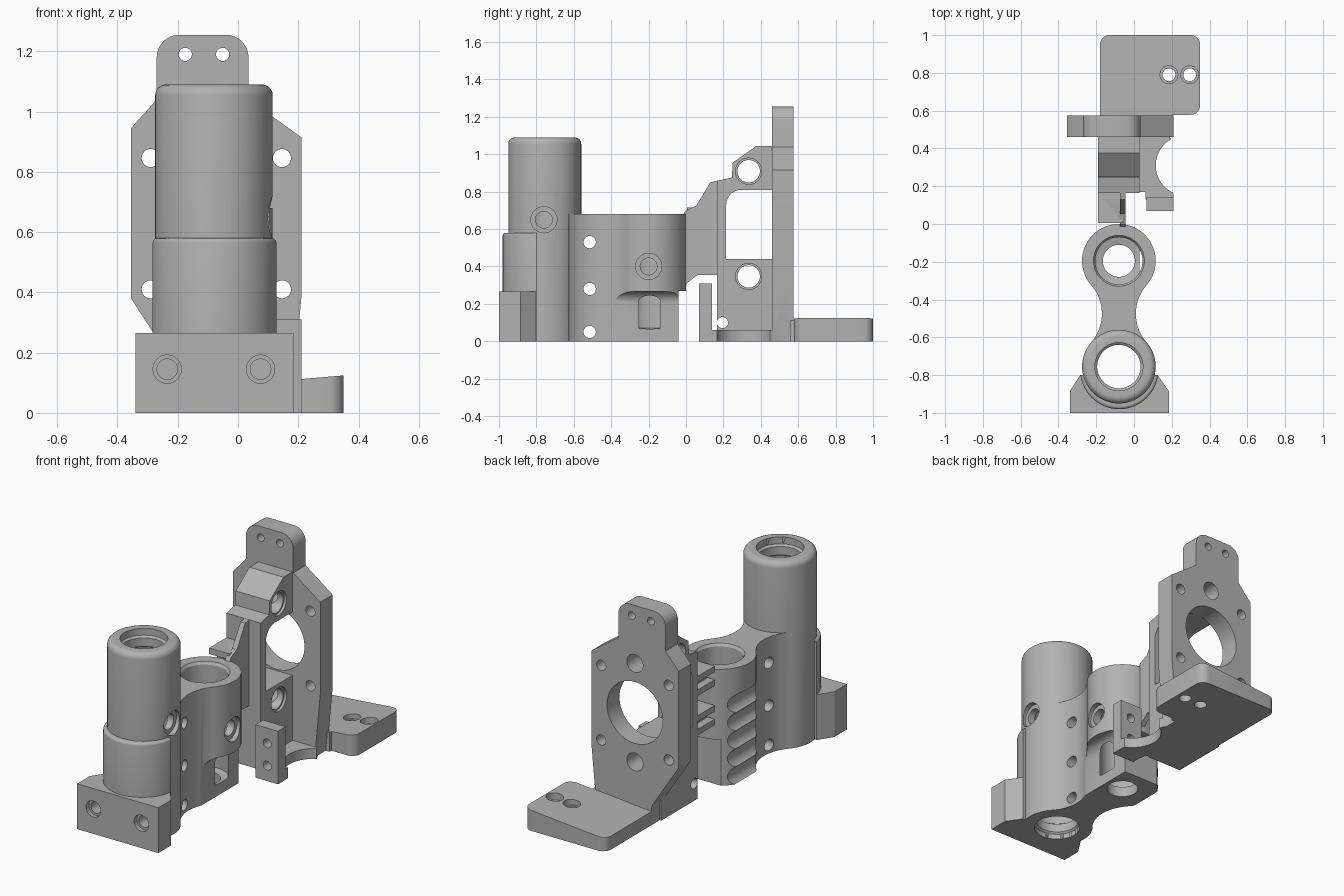
import bpy, bmesh
from math import cos, sin, pi, radians, sqrt, atan2
from mathutils import Vector

if "Cube" in bpy.data.objects:
    bpy.data.objects.remove(bpy.data.objects["Cube"])

grey = bpy.data.materials.new("plain grey")
grey.use_nodes = True
COLOUR = (0.45, 0.45, 0.45, 1)
grey.diffuse_color = COLOUR
grey.node_tree.nodes["Principled BSDF"].inputs["Base Color"].default_value = COLOUR

AXES = {"x": lambda u, v, w: (w, u, v),
        "y": lambda u, v, w: (u, w, v),
        "z": lambda u, v, w: (u, v, w)}


def to_object(name, bm):
    bmesh.ops.recalc_face_normals(bm, faces=bm.faces)
    mesh = bpy.data.meshes.new(name)
    bm.to_mesh(mesh)
    bm.free()
    mesh.materials.append(grey)
    ob = bpy.data.objects.new(name, mesh)
    bpy.context.collection.objects.link(ob)
    return ob


def prism(name, axis, pts, a, b):
    """Extrude a 2D outline along an axis from a to b."""
    bm = bmesh.new()
    ends = [[bm.verts.new(AXES[axis](u, v, w)) for u, v in pts] for w in (a, b)]
    for ring in ends:
        bm.faces.new(ring)
    n = len(pts)
    for i in range(n):
        j = (i + 1) % n
        bm.faces.new((ends[0][i], ends[0][j], ends[1][j], ends[1][i]))
    return to_object(name, bm)


def arc(u, v, r, start, end, n=8):
    return [(u + r * cos(radians(start + (end - start) * i / n)),
             v + r * sin(radians(start + (end - start) * i / n))) for i in range(n + 1)]


def rod(name, axis, u, v, r, a, b, n=40):
    return prism(name, axis, arc(u, v, r, 0, 360, n)[:-1], a, b)


def box(name, x0, x1, y0, y1, z0, z1):
    return prism(name, "z", [(x0, y0), (x1, y0), (x1, y1), (x0, y1)], z0, z1)


def lathe(name, x, y, profile, n=64):
    """Turn an (r, z) profile, starting and ending on the axis."""
    bm = bmesh.new()
    vs = [bm.verts.new((x + r, y, z)) for r, z in profile]
    es = [bm.edges.new(p) for p in zip(vs, vs[1:])]
    bmesh.ops.spin(bm, geom=vs + es, cent=(x, y, 0), axis=(0, 0, 1), angle=2 * pi, steps=n)
    bmesh.ops.remove_doubles(bm, verts=bm.verts, dist=1e-5)
    return to_object(name, bm)


def combine(ob, others, operation):
    for other in others:
        mod = ob.modifiers.new("join", "BOOLEAN")
        mod.operation, mod.solver, mod.object = operation, "EXACT", other
        bpy.context.view_layer.objects.active = ob
        bpy.ops.object.modifier_apply(modifier=mod.name)
        bpy.data.objects.remove(other)


def finish(ob):
    bpy.ops.object.select_all(action="DESELECT")
    ob.select_set(True)
    bpy.context.view_layer.objects.active = ob
    bpy.ops.object.shade_smooth_by_angle(angle=radians(30))


# Twin tube holder: tall tube, short tube and waisted web
CX, Y1, Y2, R = -0.08, -0.755, -0.195, 0.195
holder = lathe("tube_holder", CX, Y1,
               [(0, 0), (R, 0)] + arc(R - 0.035, 1.055, 0.035, 0, 90, 6) + [(0, 1.09)])
short_tube = lathe("short_tube", CX, Y2, [(0, 0), (R, 0), (R, 0.68), (0, 0.68)])

half, waist = (Y2 - Y1) / 2, 0.09
fillet = (waist ** 2 + half ** 2 - R ** 2) / (2 * (R - waist))
spread = atan2(half, fillet + waist) * 180 / pi
mid = (Y1 + Y2) / 2
web_side = arc(fillet + waist, 0, fillet, 180 + spread, 180 - spread, 20)
outline = [(CX + u, mid + v) for u, v in web_side]
outline += [(CX, Y2)] + [(CX - u, mid + v) for u, v in reversed(web_side)] + [(CX, Y1)]
web = prism("web", "z", outline, 0, 0.68)

# Front sleeve and screw block
sleeve = lathe("sleeve", CX + 0.002, -0.773,
               [(0, 0), (0.207, 0)] + arc(0.192, 0.565, 0.015, 0, 90, 4) + [(0, 0.58)])
combine(sleeve, [box("trim", -1, 1, -0.8, 0, -1, 2)], "DIFFERENCE")
block = prism("screw_block", "z", [(-0.34, -1), (0.185, -1), (0.185, -0.885), (0.125, -0.8),
                                   (-0.285, -0.8), (-0.34, -0.885)], 0, 0.265)
combine(holder, [web, short_tube, sleeve, block], "UNION")

# Bores, cross holes and countersunk screw holes
cuts = [
    lathe("tall_bore", CX, Y1, [(0, -0.1), (0.125, -0.1), (0.125, 0.03), (0.115, 0.04), (0.115, 0.09),
                                (0.13, 0.1), (0.13, 0.98), (0.115, 0.99), (0.115, 1.04),
                                (0.127, 1.05), (0.127, 1.2), (0, 1.2)]),
    lathe("short_bore", CX, Y2, [(0, -0.1), (0.085, -0.1), (0.085, 0.06), (0.125, 0.07),
                                 (0.125, 0.665), (0.135, 0.68), (0.135, 0.8), (0, 0.8)]),
    prism("side_pocket", "y", [(0.4, -0.1), (0.03, -0.1)] + arc(0.09, 0.205, 0.06, 180, 90) + [(0.4, 0.265)],
          -0.4, 0.1),
    box("back_flat", -0.5, 0.5, -0.04, 0.1, -0.1, 0.27),
]
for z in (0.05, 0.28, 0.53):
    cuts.append(rod("web_hole", "x", -0.515, z, 0.033, -0.6, 0.6, 24))
for y, z in ((-0.76, 0.65), (-0.2, 0.4)):
    cuts.append(rod("side_seat", "x", y, z, 0.07, 0.085, 0.4, 32))
    cuts.append(rod("side_hole", "x", y, z, 0.045, CX, 0.4, 32))
for x in (-0.235, 0.075):
    cuts.append(rod("block_seat", "y", x, 0.145, 0.047, -1.1, -0.975, 32))
    cuts.append(rod("block_hole", "y", x, 0.145, 0.034, -1.1, -0.86, 32))
for i in range(5):
    cuts.append(rod("grip_groove", "y", -0.285, 0.05 + i * 0.105, 0.062, -0.42, 0.02, 32))
combine(holder, cuts, "DIFFERENCE")
finish(holder)

# Motor plate with rounded top tab
plate = prism("motor_plate", "y",
              [(-0.18, 0), (0.175, 0), (0.21, 0.38), (0.21, 0.915), (0.035, 1.04)]
              + arc(-0.04, 1.18, 0.075, 0, 90) + arc(-0.195, 1.18, 0.075, 90, 180)
              + [(-0.27, 1.04), (-0.355, 0.945), (-0.355, 0.38), (-0.18, 0.11)], 0.46, 0.575)

# Bearing arms with a window between them
arms = prism("bearing_arms", "x", [(0.165, 0), (0.5, 0), (0.5, 1.045), (0.377, 1.045), (0.25, 0.955),
                                   (0.245, 0.875), (0.165, 0.858)], -0.19, 0.03)
window = prism("window", "x", [(0.46, 0.44), (0.46, 0.81)] + arc(0.295, 0.73, 0.08, 90, 180)
               + [(0.215, 0.44)], -0.4, 0.2)
combine(arms, [window], "DIFFERENCE")

# Scooped foot with upright tab
foot = prism("foot", "z", [(-0.1, 0.5), (-0.1, 0.17), (0.06, 0.17), (0.06, 0.13), (0.21, 0.13)]
             + arc(0.275, 0.31, 0.16, 245, 120, 20) + [(0.17, 0.5)], 0, 0.06)
tab = box("upright_tab", 0.065, 0.21, 0.07, 0.14, 0, 0.31)

# Link between holder and bracket: side cheeks, core and rungs
link_shape = [(0.18, 0.86), (0.13, 0.85), (0.055, 0.725), (0, 0.7), (-0.02, 0.67),
              (-0.02, 0.29), (0.06, 0.355), (0.18, 0.355)]
cheek = prism("link_cheek", "x", link_shape, -0.075, -0.045)
parts = [foot, tab, cheek]
for z in (0.37, 0.45, 0.6, 0.68):
    parts.append(box("link_rung", -0.19, -0.06, 0.005, 0.18, z, z + 0.035))
for z in (0.37, 0.6):
    parts.append(box("link_core", -0.145, -0.11, 0.02, 0.18, z, z + 0.11))

# Sloping base plate with rounded corners
base = prism("base_plate", "z", [(-0.18, 0.56), (0.2, 0.56), (0.2, 0.578)]
             + arc(0.3, 0.628, 0.05, 270, 360) + arc(0.3, 0.95, 0.05, 0, 90)
             + arc(-0.13, 0.95, 0.05, 90, 180), 0, 0.125)
combine(base, [prism("slope", "y", [(-0.5, 0.052), (0.5, 0.137), (0.5, 0.4), (-0.5, 0.4)], 0, 2)],
        "DIFFERENCE")
combine(plate, [arms] + parts + [base], "UNION")

# Bracket holes
MX, MZ = -0.072, 0.628
cuts = [rod("pilot_hole", "y", MX, MZ, 0.18, 0.46, 0.7, 64)]
for s in (-1, 1):
    cuts.append(rod("arm_hole", "x", 0.335, MZ + s * 0.281, 0.06, -0.4, 0.2))
    cuts.append(rod("arm_seat", "x", 0.335, MZ + s * 0.281, 0.07, 0.015, 0.2))
    cuts.append(rod("plate_hole", "y", MX, MZ + s * 0.288, 0.052, 0.33, 0.7))
    cuts.append(rod("tab_hole", "y", -0.113 + s * 0.062, 1.19, 0.022, 0.3, 0.7, 24))
    cuts.append(rod("base_hole", "z", 0.24 + s * 0.055, 0.79, 0.034, -0.1, 0.3, 32))
    cuts.append(rod("base_seat", "z", 0.24 + s * 0.055, 0.79, 0.047, 0.08, 0.3, 32))
    cuts.append(rod("upright_hole", "y", 0.14, 0.155 + s * 0.065, 0.026, 0, 0.16, 24))
    for t in (-1, 1):
        cuts.append(rod("motor_hole", "y", MX + t * 0.218, MZ + s * 0.218, 0.03, 0.4, 0.7, 24))
cuts.append(rod("foot_hole", "x", 0.195, 0.1, 0.03, -0.4, 0.05, 24))
combine(plate, cuts, "DIFFERENCE")
plate.name = "motor_bracket"
finish(plate)
